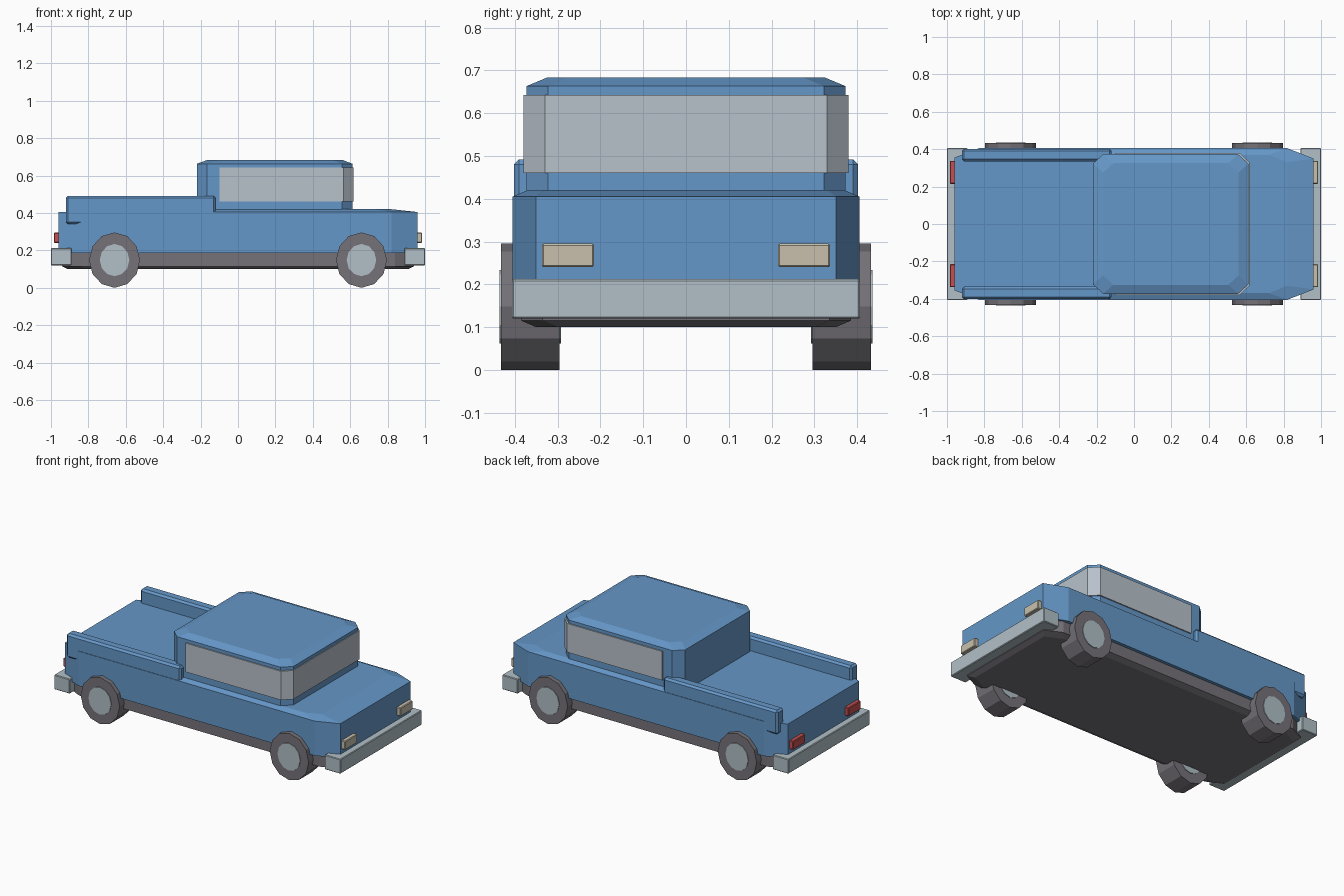
import bpy
import math
from mathutils import Vector

cube = bpy.data.objects.get("Cube")
if cube:
    bpy.data.objects.remove(cube, do_unlink=True)


def material(name, r, g, b):
    m = bpy.data.materials.new(name)
    m.use_nodes = True
    m.diffuse_color = (r, g, b, 1)
    m.node_tree.nodes["Principled BSDF"].inputs["Base Color"].default_value = (r, g, b, 1)
    return m


BLUE = material("body_blue", 0.13, 0.31, 0.58)
GLASS = material("window_grey", 0.48, 0.54, 0.60)
CHROME = material("bumper_silver", 0.44, 0.53, 0.57)
DARK = material("rubber_grey", 0.18, 0.17, 0.19)
CREAM = material("headlight_cream", 0.58, 0.53, 0.42)
RED = material("taillight_red", 0.55, 0.08, 0.08)


def plan(back, front, half, back_cut=(0, 0), front_cut=(0, 0)):
    """Outline seen from above, with optional cut corners at each end."""
    side = []
    for x, (cx, cy), sign in ((front, front_cut, 1), (back, back_cut, -1)):
        corner = [(x, half - cy), (x - sign * cx, half)]
        if not cx:
            corner = corner[:1]
        side += corner if sign > 0 else corner[::-1]
    return side + [(x, -y) for x, y in reversed(side)]


def loft(name, mat, rings):
    """Join same-sized outlines, given as (z, outline), into a closed solid."""
    n = len(rings[0][1])
    verts = [(x, y, z) for z, outline in rings for x, y in outline]
    faces = [tuple(reversed(range(n))), tuple(range(len(verts) - n, len(verts)))]
    for k in range(len(rings) - 1):
        for i in range(n):
            j = (i + 1) % n
            faces.append((k * n + i, k * n + j, k * n + n + j, k * n + n + i))
    mesh = bpy.data.meshes.new(name)
    mesh.from_pydata(verts, [], faces)
    mesh.materials.append(mat)
    obj = bpy.data.objects.new(name, mesh)
    bpy.context.collection.objects.link(obj)
    return obj


def box(name, mat, low, high, bevel=0):
    low, high = Vector(low), Vector(high)
    bpy.ops.mesh.primitive_cube_add(size=1, location=(low + high) / 2)
    obj = bpy.context.object
    obj.name = name
    obj.scale = high - low
    bpy.ops.object.transform_apply(location=False, rotation=False, scale=True)
    obj.data.materials.append(mat)
    if bevel:
        mod = obj.modifiers.new("edge_cut", 'BEVEL')
        mod.width = bevel
        mod.segments = 1
    return obj


def disc(name, mat, x, y, radius, width):
    bpy.ops.mesh.primitive_cylinder_add(vertices=12, radius=radius, depth=width,
                                        location=(x, y, 0.148),
                                        rotation=(math.pi / 2, 0, 0))
    obj = bpy.context.object
    obj.name = name
    obj.scale.x = 0.92
    obj.data.materials.append(mat)


# Chassis and lower body
cut = (0.1, 0.05)
loft("chassis", DARK, [
    (0.10, plan(-0.91, 0.91, 0.35, cut, cut)),
    (0.115, plan(-0.94, 0.94, 0.385, cut, cut)),
    (0.195, plan(-0.94, 0.94, 0.385, cut, cut))])
body_plan = plan(-0.96, 0.96, 0.405, (0.13, 0.05), (0.14, 0.055))
loft("lower_body", BLUE, [(0.187, body_plan), (0.405, body_plan)])
loft("hood", BLUE, [
    (0.405, plan(-0.14, 0.96, 0.405, (0, 0), (0.14, 0.055))),
    (0.42, plan(-0.14, 0.82, 0.37, (0, 0), (0.1, 0.04)))])

# Cab with a wrapped window band
corner = (0.055, 0.05)
cab_plan = plan(-0.22, 0.612, 0.373, corner, corner)
loft("cab", BLUE, [(0.40, cab_plan), (0.663, cab_plan),
                   (0.683, plan(-0.165, 0.56, 0.325, corner, corner))])
glass_plan = plan(-0.10, 0.617, 0.38, (0, 0), (0.052, 0.05))
loft("window_band", GLASS, [(0.46, glass_plan), (0.642, glass_plan)])

# Parts repeated on both sides
for side, s in (("left", 1), ("right", -1)):
    ys = sorted((s * 0.335, s * 0.402))
    box("bed_rail_" + side, BLUE, (-0.92, ys[0], 0.34), (-0.12, ys[1], 0.492), 0.012)
    ys = sorted((s * 0.215, s * 0.337))
    box("headlight_" + side, CREAM, (0.94, ys[0], 0.24), (0.985, ys[1], 0.295), 0.004)
    box("taillight_" + side, RED, (-0.985, ys[0], 0.24), (-0.94, ys[1], 0.295), 0.004)
    for end, x in (("front", 0.66), ("rear", -0.66)):
        disc(f"tire_{end}_{side}", DARK, x, s * 0.364, 0.148, 0.136)
        disc(f"hub_{end}_{side}", CHROME, x, s * 0.364, 0.086, 0.144)

# Bumpers
for end, s in (("front", 1), ("rear", -1)):
    xs = sorted((s * 0.89, s))
    box("bumper_" + end, CHROME, (xs[0], -0.407, 0.12), (xs[1], 0.407, 0.212), 0.004)
